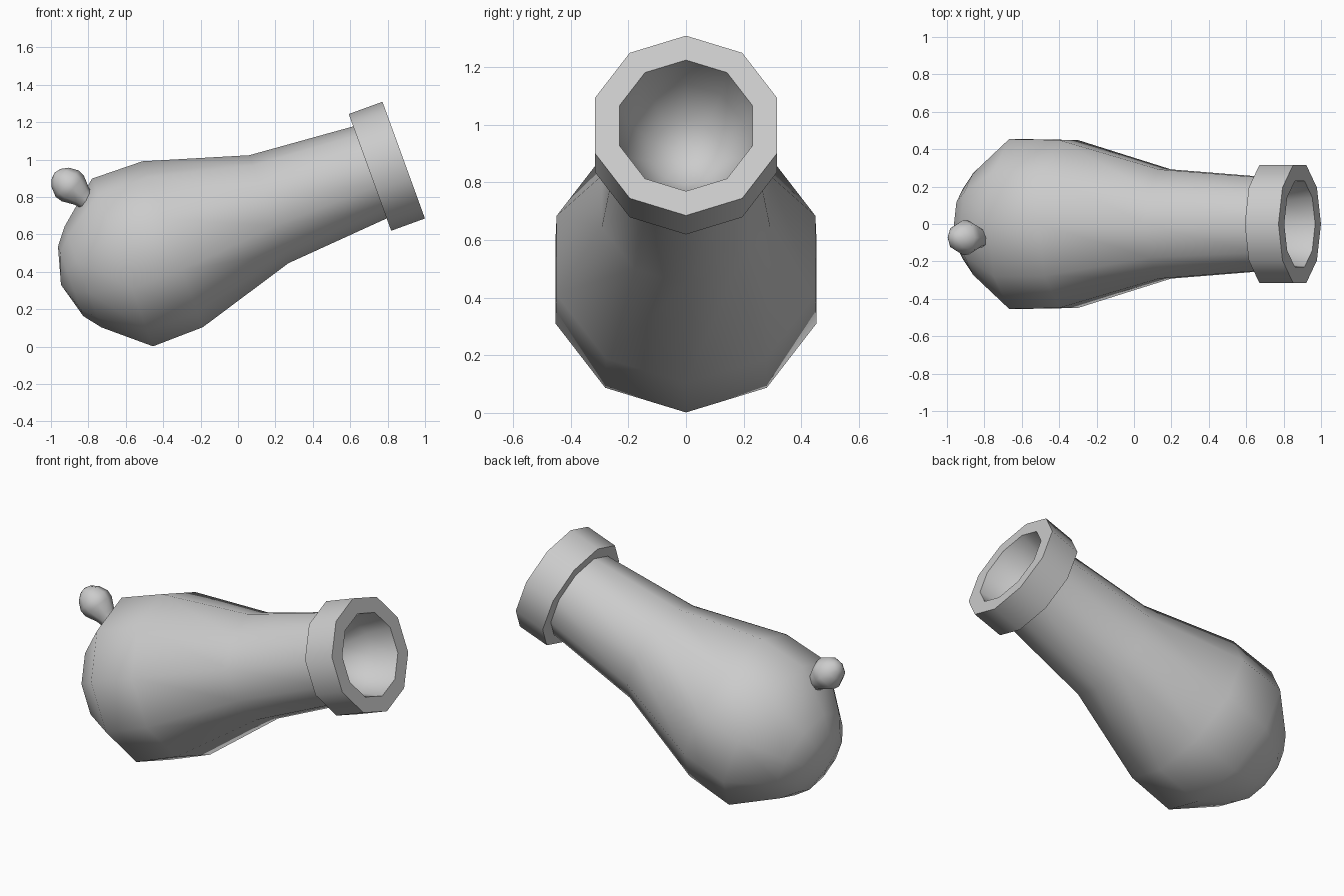
import bpy, bmesh, math
from mathutils import Matrix, Vector

cube = bpy.data.objects.get("Cube")
if cube:
    bpy.data.objects.remove(cube, do_unlink=True)

grey = bpy.data.materials.new("grey metal")
grey.use_nodes = True
colour = (0.6, 0.6, 0.6, 1)
grey.diffuse_color = colour
grey.node_tree.nodes["Principled BSDF"].inputs["Base Color"].default_value = colour


def lathe(name, profile, sides, origin, axis, smooth_angle):
    """Spin (distance along axis, radius) points; radius 0 makes a pole."""
    d = Vector(axis).normalized()
    side = Vector((0, -1, 0))
    up = side.cross(d)
    frame = Matrix.Translation(origin) @ Matrix((up, side, d)).transposed().to_4x4()
    bm = bmesh.new()
    rings = []
    for s, r in profile:
        count = sides if r > 0 else 1
        rings.append([bm.verts.new(frame @ Vector((
            r * math.cos(math.tau * i / sides),
            r * math.sin(math.tau * i / sides), s))) for i in range(count)])
    for a, b in zip(rings, rings[1:]):
        for i in range(sides):
            j = (i + 1) % sides
            quad = [a[i % len(a)], a[j % len(a)], b[j % len(b)], b[i % len(b)]]
            bm.faces.new(list(dict.fromkeys(quad)))
    mesh = bpy.data.meshes.new(name)
    bm.to_mesh(mesh)
    bm.free()
    mesh.materials.append(grey)
    obj = bpy.data.objects.new(name, mesh)
    bpy.context.collection.objects.link(obj)
    bpy.ops.object.select_all(action="DESELECT")
    obj.select_set(True)
    bpy.context.view_layer.objects.active = obj
    bpy.ops.object.shade_smooth_by_angle(angle=math.radians(smooth_angle))
    return obj


tilt = math.radians(20)
barrel_axis = (math.cos(tilt), 0, math.sin(tilt))
muzzle = (0.886, 0, 0.997)

# Pear-shaped barrel with a domed breech
lathe("barrel", [(-1.95, 0), (-1.895, 0.198), (-1.825, 0.287), (-1.6, 0.477),
                 (-1.315, 0.472), (-0.767, 0.307), (-0.17, 0.26)],
      10, muzzle, barrel_axis, 60)

# Muzzle collar with a rounded bore
lathe("muzzle_collar", [(-0.192, 0.24), (-0.192, 0.332), (0, 0.332), (0, 0.242),
                        (-0.15, 0.21), (-0.27, 0.12), (-0.31, 0)],
      10, muzzle, barrel_axis, 60)

# Small rounded fuse knob on the breech
lathe("fuse_knob", [(-0.03, 0), (-0.03, 0.045), (0.03, 0.06), (0.09, 0.09), (0.13, 0.094),
                    (0.18, 0.07), (0.21, 0.035), (0.22, 0)],
      8, (-0.815, -0.073, 0.785), (-0.75, 0, 0.66), 60)
